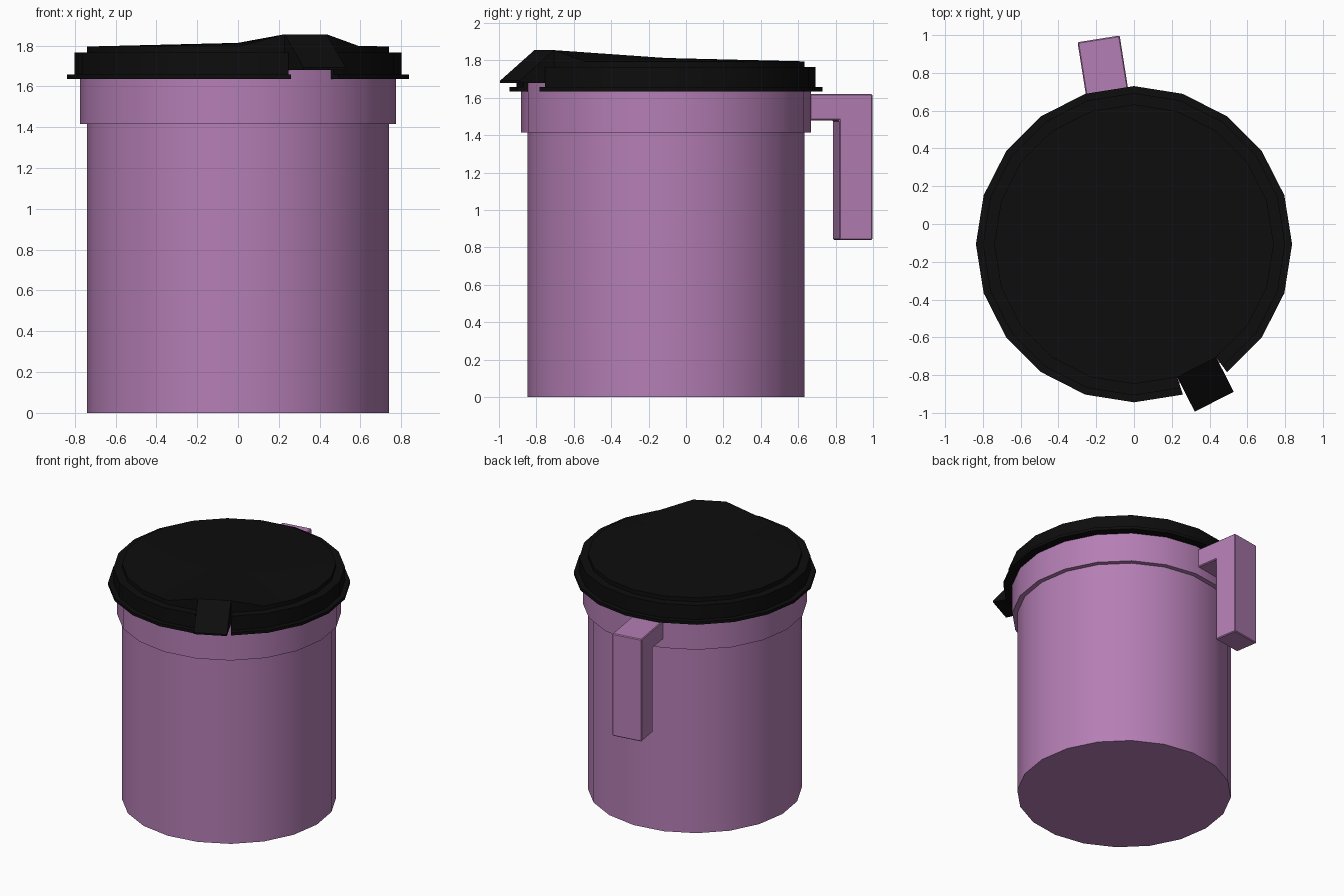
import bpy, bmesh
from math import sin, cos, radians
from mathutils import Vector

if "Cube" in bpy.data.objects:
    bpy.data.objects.remove(bpy.data.objects["Cube"])

SIDES = 20
CY = -0.107          # y of the cup axis
STEP = 360 / SIDES
SPOUT = -63          # direction of the pouring tab
HANDLE = 99          # direction of the handle


def material(name, rgb):
    m = bpy.data.materials.new(name)
    m.diffuse_color = (*rgb, 1)
    m.use_nodes = True
    m.node_tree.nodes["Principled BSDF"].inputs["Base Color"].default_value = m.diffuse_color
    return m


purple = material("purple_plastic", (0.46, 0.21, 0.46))
black = material("black_plastic", (0.004, 0.004, 0.004))


def polar(r, deg, z):
    return Vector((r * cos(radians(deg)), CY + r * sin(radians(deg)), z))


def finish(bm, name, mat, smooth=True):
    bmesh.ops.recalc_face_normals(bm, faces=bm.faces)
    me = bpy.data.meshes.new(name)
    bm.to_mesh(me)
    bm.free()
    ob = bpy.data.objects.new(name, me)
    bpy.context.collection.objects.link(ob)
    me.materials.append(mat)
    bpy.context.view_layer.objects.active = ob
    ob.select_set(True)
    if smooth:
        bpy.ops.object.shade_smooth_by_angle(angle=radians(30))
    ob.select_set(False)
    return ob


def ring(bm, r, z):
    return [bm.verts.new(polar(r, i * STEP, z)) for i in range(SIDES)]


def bridge(bm, a, b):
    for i in range(SIDES):
        j = (i + 1) % SIDES
        bm.faces.new((a[i], a[j], b[j], b[i]))


# Cup: straight body with a wider collar at the top
bm = bmesh.new()
rings = [ring(bm, r, z) for r, z in
         [(0.74, 0), (0.74, 1.415), (0.775, 1.415), (0.775, 1.679)]]
for a, b in zip(rings, rings[1:]):
    bridge(bm, a, b)
bm.faces.new(rings[0])
bm.faces.new(rings[-1])
finish(bm, "cup_body", purple)

# Handle: L-shaped profile extruded across its width
bm = bmesh.new()
u = Vector((cos(radians(HANDLE)), sin(radians(HANDLE)), 0))
v = Vector((u.y, -u.x, 0))
profile = [(0.70, 1.62), (1.103, 1.62), (1.103, 0.84),
           (0.924, 0.84), (0.924, 1.48), (0.70, 1.48)]
face = bm.faces.new([bm.verts.new(Vector((0, CY, z)) + u * r - v * 0.128)
                     for r, z in profile])
ext = bmesh.ops.extrude_face_region(bm, geom=[face])
bmesh.ops.translate(bm, vec=v * 0.226,
                    verts=[g for g in ext["geom"] if isinstance(g, bmesh.types.BMVert)])
handle = finish(bm, "handle", purple, smooth=False)
bev = handle.modifiers.new("soft_edges", 'BEVEL')
bev.width = 0.006
bev.segments = 1

# Lid rim: stepped section swept around, leaving one side open for the tab
bm = bmesh.new()
section = [(0.72, 1.635), (0.837, 1.635), (0.837, 1.657),
           (0.80, 1.657), (0.80, 1.765), (0.72, 1.765)]
start = SPOUT + STEP / 2
loops = [[bm.verts.new(polar(r, start + i * STEP, z)) for r, z in section]
         for i in range(SIDES)]
n = len(section)
for a, b in zip(loops, loops[1:]):
    for k in range(n):
        m = (k + 1) % n
        bm.faces.new((a[k], a[m], b[m], b[k]))
bm.faces.new(loops[0])
bm.faces.new(loops[-1])
finish(bm, "lid_rim", black)

# Lid crown: shallow cone, lifted at one side where the pouring tab starts
bm = bmesh.new()
low, top = ring(bm, 0.74, 1.68), ring(bm, 0.74, 1.795)
i0 = round((SPOUT - STEP / 2) / STEP) % SIDES
i1 = (i0 + 1) % SIDES
for i in (i0, i1):
    top[i].co.z = 1.855
bridge(bm, low, top)
bm.faces.new(low)
peak = bm.verts.new((0, CY, 1.813))
for i in range(SIDES):
    bm.faces.new((top[i], top[(i + 1) % SIDES], peak))

# Pouring tab: the lifted side pulled straight outward and sloped down
bm.faces.ensure_lookup_table()
wall = next(f for f in bm.faces
            if {low[i0], low[i1], top[i0], top[i1]} == set(f.verts))
tip = bmesh.ops.extrude_discrete_faces(bm, faces=[wall])["faces"][0]
out = Vector((cos(radians(SPOUT)), sin(radians(SPOUT)), 0)) * 0.205
for vert in tip.verts:
    vert.co += out
    if vert.co.z > 1.7:
        vert.co.z = 1.692
finish(bm, "lid_crown", black)
